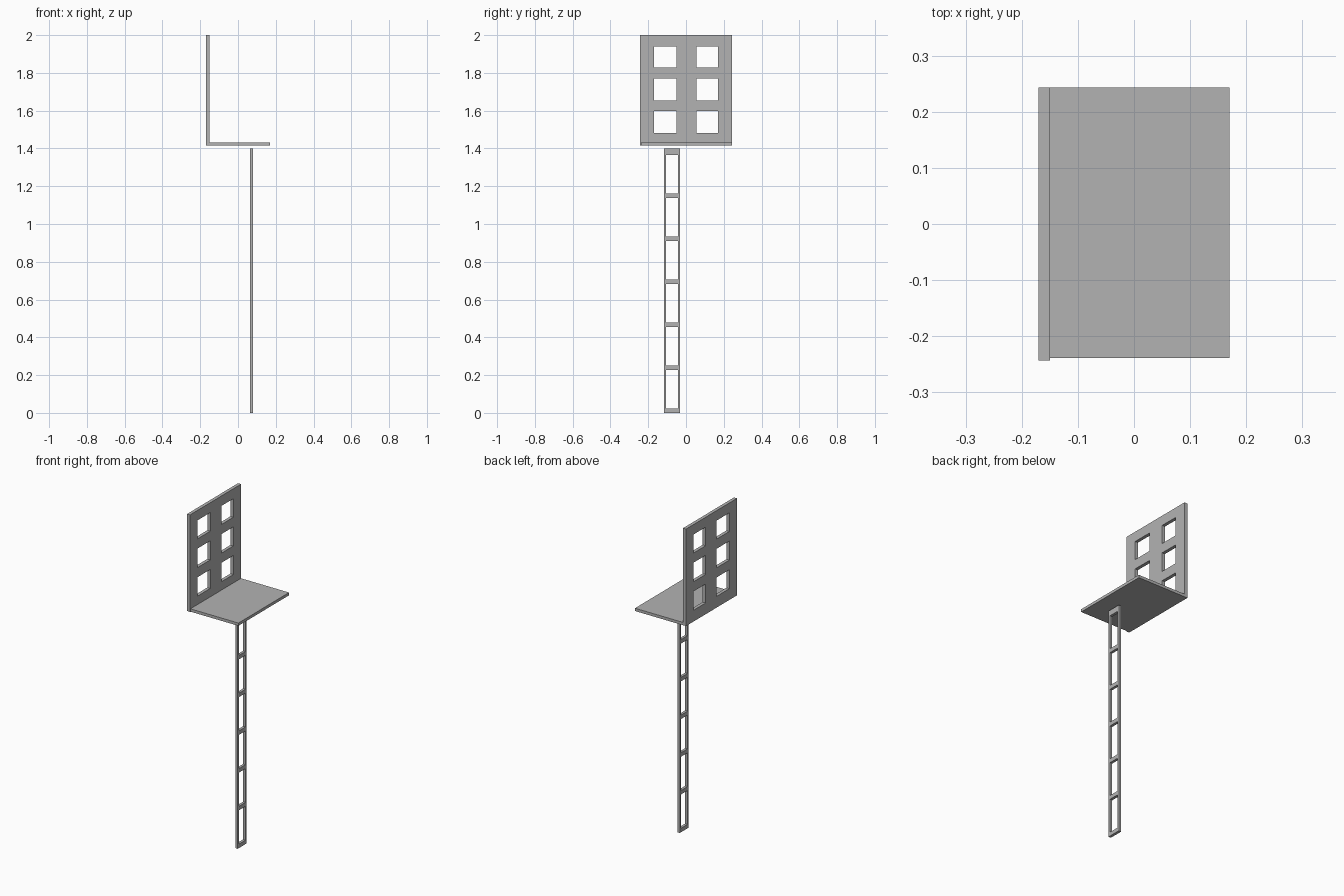
import bpy
import bmesh

cube = bpy.data.objects.get("Cube")
if cube:
    bpy.data.objects.remove(cube, do_unlink=True)

# Single plain grey finish
GREY = (0.45, 0.45, 0.45, 1.0)
grey = bpy.data.materials.new("plain_grey")
grey.use_nodes = True
grey.diffuse_color = GREY
grey.node_tree.nodes["Principled BSDF"].inputs["Base Color"].default_value = GREY


def pierced_slab(name, x0, x1, ys, zs):
    """Upright slab; every odd cell between the ys and zs lines is an opening."""
    bm = bmesh.new()
    grid = [[bm.verts.new((x0, y, z)) for z in zs] for y in ys]
    for i in range(len(ys) - 1):
        for j in range(len(zs) - 1):
            if i % 2 and j % 2:
                continue
            bm.faces.new((grid[i][j], grid[i][j + 1], grid[i + 1][j + 1], grid[i + 1][j]))
    result = bmesh.ops.extrude_face_region(bm, geom=bm.faces[:], use_keep_orig=True)
    moved = [g for g in result["geom"] if isinstance(g, bmesh.types.BMVert)]
    bmesh.ops.translate(bm, verts=moved, vec=(x1 - x0, 0, 0))
    bmesh.ops.recalc_face_normals(bm, faces=bm.faces[:])
    mesh = bpy.data.meshes.new(name)
    bm.to_mesh(mesh)
    bm.free()
    mesh.materials.append(grey)
    obj = bpy.data.objects.new(name, mesh)
    bpy.context.collection.objects.link(obj)
    return obj


# Upright back panel with two columns of three windows
pierced_slab("back_panel", -0.17, -0.15,
             [-0.243, -0.17, -0.05, 0.056, 0.17, 0.243],
             [1.415, 1.483, 1.597, 1.655, 1.77, 1.828, 1.94, 2.0])

# Flat platform in front of the panel
pierced_slab("platform", -0.15, 0.17, [-0.239, 0.243], [1.415, 1.432])

# Ladder: evenly spaced rungs between two thin rails, with a deeper top rung
levels = []
for k in range(6):
    levels += [0.2275 * k, 0.2275 * k + 0.024]
levels += [1.366, 1.4]
pierced_slab("ladder", 0.064, 0.08, [-0.117, -0.106, -0.043, -0.032], levels)
